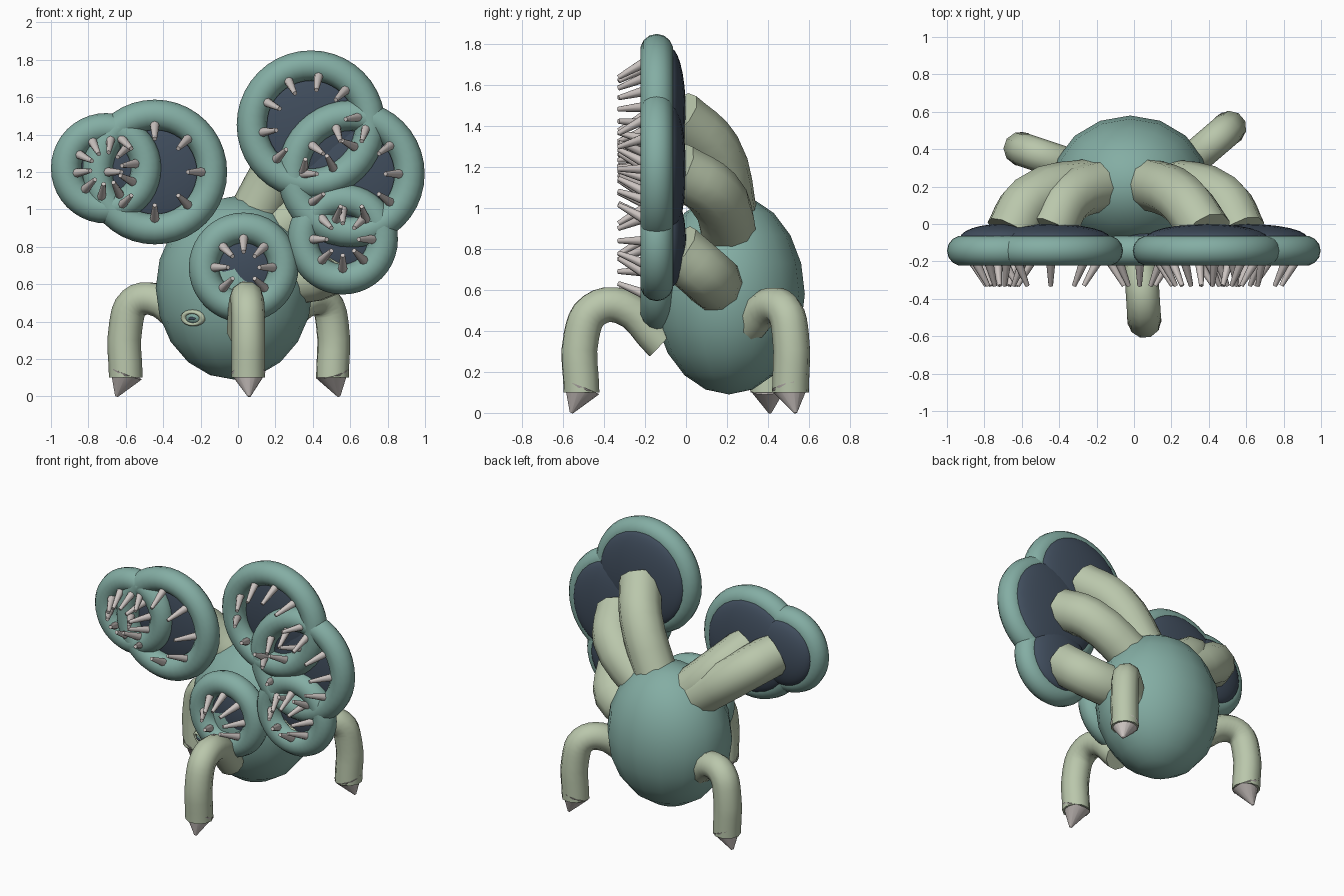
import bpy
import math
from mathutils import Vector

if "Cube" in bpy.data.objects:
    bpy.data.objects.remove(bpy.data.objects["Cube"], do_unlink=True)


def material(name, rgb):
    m = bpy.data.materials.new(name)
    m.use_nodes = True
    m.diffuse_color = (*rgb, 1)
    m.node_tree.nodes["Principled BSDF"].inputs["Base Color"].default_value = (*rgb, 1)
    return m


TEAL = material("teal skin", (0.23, 0.42, 0.37))
PALE = material("pale green", (0.49, 0.57, 0.41))
SLATE = material("dark slate", (0.052, 0.075, 0.11))
BONE = material("bone", (0.6, 0.55, 0.53))


def finish(name, mat, angle=60):
    ob = bpy.context.object
    ob.name = name
    ob.data.materials.append(mat)
    bpy.ops.object.shade_smooth_by_angle(angle=math.radians(angle))
    return ob


def ball(name, mat, loc, scale, segments=24, rings=14):
    bpy.ops.mesh.primitive_uv_sphere_add(segments=segments, ring_count=rings, location=loc)
    bpy.context.object.scale = scale
    return finish(name, mat)


def cone(name, mat, base, tip, r1, r2, sides):
    base, tip = Vector(base), Vector(tip)
    d = tip - base
    bpy.ops.mesh.primitive_cone_add(vertices=sides, radius1=r1, radius2=r2,
                                    depth=d.length, location=(base + tip) / 2)
    bpy.context.object.rotation_euler = d.to_track_quat('Z', 'Y').to_euler()
    return finish(name, mat, 50)


def tube(name, mat, points, radius):
    curve = bpy.data.curves.new(name, 'CURVE')
    curve.dimensions = '3D'
    curve.bevel_depth = radius
    curve.bevel_resolution = 3
    curve.resolution_u = 4
    curve.use_fill_caps = True
    spline = curve.splines.new('BEZIER')
    spline.bezier_points.add(len(points) - 1)
    for bp, p in zip(spline.bezier_points, points):
        bp.co = p
        bp.handle_left_type = bp.handle_right_type = 'AUTO'
    ob = bpy.data.objects.new(name, curve)
    bpy.context.collection.objects.link(ob)
    bpy.ops.object.select_all(action='DESELECT')
    ob.select_set(True)
    bpy.context.view_layer.objects.active = ob
    bpy.ops.object.convert(target='MESH')
    return finish(name, mat)


# Egg-shaped body
ball("body", TEAL, (-0.02, 0.21, 0.58), (0.42, 0.37, 0.49), 16, 10)


# Round mouth: lip ring, dark throat, ring of inward teeth
def mouth(name, x, z, outer, teeth, phase):
    lip = 0.081
    bpy.ops.mesh.primitive_torus_add(location=(x, -0.143, z), rotation=(math.pi / 2, 0, 0),
                                     major_radius=outer - lip, minor_radius=lip,
                                     major_segments=40, minor_segments=14)
    finish(name + "_lip", TEAL)
    ball(name + "_throat", SLATE, (x, -0.075, z), (outer - 0.07, 0.075, outer - 0.07))
    base_r = outer - 0.13
    for i in range(teeth):
        a = math.radians(phase) + math.tau * i / teeth
        c, s = math.cos(a), math.sin(a)
        cone(f"{name}_tooth_{i}", BONE, (x + base_r * c, -0.19, z + base_r * s),
             (x + (base_r - 0.08) * c, -0.33, z + (base_r - 0.08) * s), 0.026, 0.012, 8)


mouth("upper_left_mouth", 0.39, 1.453, 0.397, 10, 9)
mouth("outer_left_mouth", 0.605, 1.19, 0.393, 10, 0)
mouth("lower_left_mouth", 0.56, 0.84, 0.295, 8, 0)
mouth("center_mouth", 0.03, 0.69, 0.293, 8, 0)
mouth("inner_right_mouth", -0.445, 1.2, 0.387, 8, 0)
mouth("outer_right_mouth", -0.705, 1.22, 0.295, 10, 9)

# Necks from the body to the back of each mouth
necks = {
    "upper_left_neck": [(0.06, 0.22, 0.92), (0.26, 0.13, 1.28), (0.39, -0.05, 1.45)],
    "outer_left_neck": [(0.13, 0.22, 0.83), (0.47, 0.13, 1.08), (0.57, -0.05, 1.19)],
    "lower_left_neck": [(0.18, 0.15, 0.62), (0.48, 0.1, 0.67), (0.56, -0.05, 0.8)],
    "center_neck": [(0.02, 0.15, 0.62), (0.03, 0.05, 0.66), (0.03, -0.05, 0.69)],
    "inner_right_neck": [(-0.13, 0.22, 0.88), (-0.36, 0.13, 1.1), (-0.45, -0.05, 1.2)],
    "outer_right_neck": [(-0.18, 0.22, 0.86), (-0.56, 0.12, 1.14), (-0.66, -0.05, 1.21)],
}
for name, path in necks.items():
    tube(name, PALE, path, 0.14)


# Arched legs: hip, knee and foot positions, with claw tip offsets
def leg(name, hip, foot, tip):
    hip, foot = Vector(hip), Vector(foot)
    inner = hip.lerp(foot, 0.5)
    outer = hip.lerp(foot, 0.85)
    tube(name, PALE, [hip, (inner.x, inner.y, 0.52), (outer.x, outer.y, 0.5),
                      (foot.x, foot.y, 0.38), foot], 0.09)
    cone(name + "_claw", BONE, foot + Vector((0, 0, 0.025)),
         (foot.x + tip[0], foot.y + tip[1], 0), 0.093, 0.008, 14)


leg("front_leg", (0.03, -0.12, 0.34), (0.055, -0.51, 0.1), (0.005, -0.05))
leg("left_leg", (0.26, 0.3, 0.42), (0.505, 0.51, 0.1), (0.035, 0.025))
leg("right_leg", (-0.3, 0.3, 0.42), (-0.6, 0.4, 0.1), (-0.05, 0.01))

# Small eye on the body's lower right
normal = Vector((-0.42, -0.88, -0.23)).normalized()
eye_at = Vector((-0.24, -0.075, 0.42))
turn = normal.to_track_quat('Z', 'Y').to_euler()
bpy.ops.mesh.primitive_torus_add(location=eye_at, rotation=turn, major_radius=0.055,
                                 minor_radius=0.018, major_segments=20, minor_segments=8)
bpy.context.object.scale = (1, 0.62, 1)
finish("eye_rim", PALE)
eye = ball("eyeball", TEAL, eye_at, (0.045, 0.03, 0.018), 16, 8)
eye.rotation_euler = turn
pupil = ball("pupil", SLATE, eye_at + normal * 0.015, (0.022, 0.009, 0.008), 12, 6)
pupil.rotation_euler = turn
